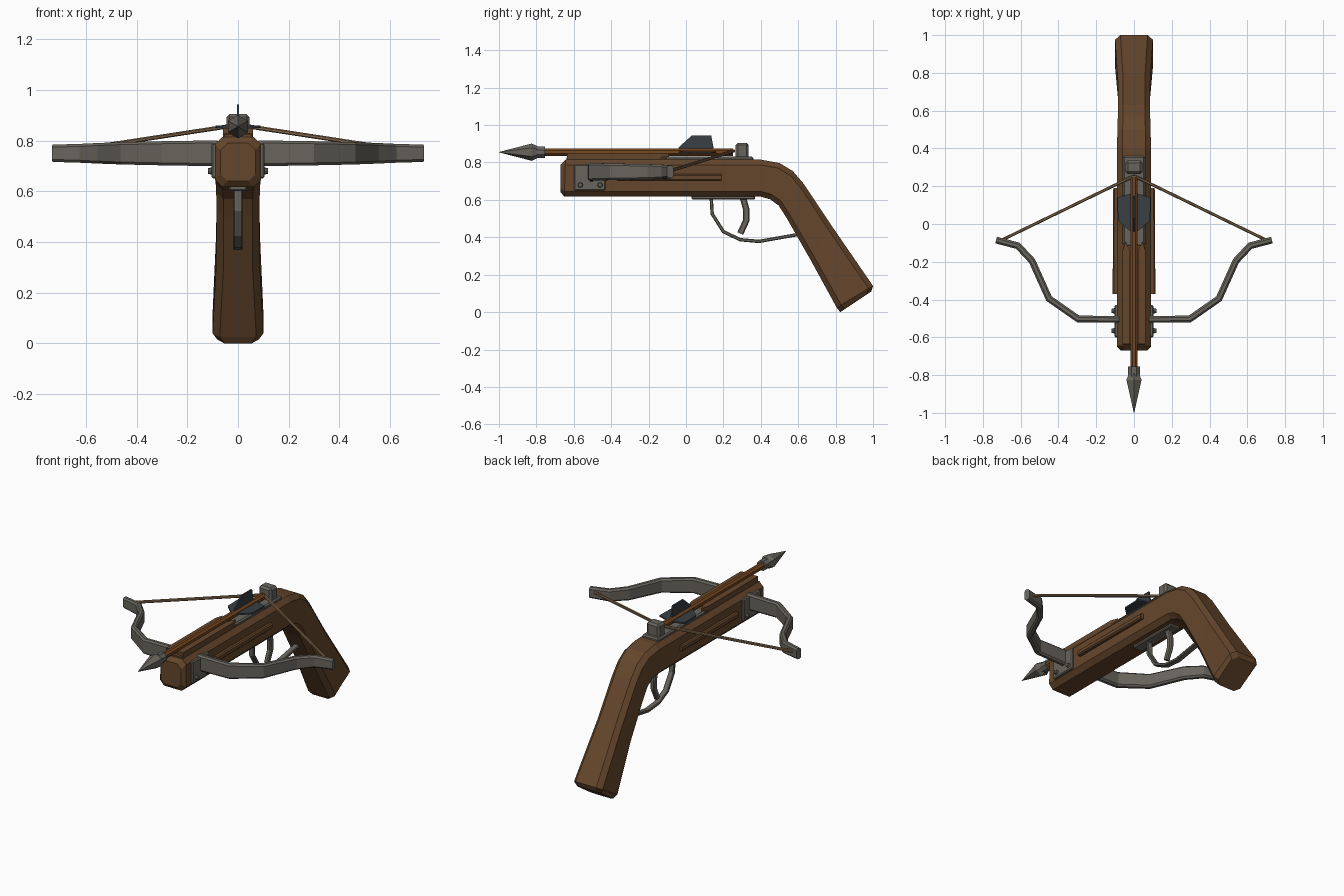
import bpy, bmesh, math
from mathutils import Vector, Matrix

cube = bpy.data.objects.get("Cube")
if cube:
    bpy.data.objects.remove(cube, do_unlink=True)

X, Y, Z = Vector((1, 0, 0)), Vector((0, 1, 0)), Vector((0, 0, 1))


def material(name, rgb):
    m = bpy.data.materials.new(name)
    m.use_nodes = True
    m.diffuse_color = (*rgb, 1)
    m.node_tree.nodes["Principled BSDF"].inputs["Base Color"].default_value = (*rgb, 1)
    return m


wood = material("dark wood", (0.13, 0.062, 0.025))
shaft_wood = material("shaft wood", (0.19, 0.065, 0.015))
steel = material("grey steel", (0.14, 0.13, 0.11))
fin_blue = material("dark slate fin", (0.04, 0.05, 0.06))
twine = material("tan twine", (0.24, 0.15, 0.075))


def finish(name, bm, mat, mirror=False):
    bmesh.ops.recalc_face_normals(bm, faces=bm.faces)
    me = bpy.data.meshes.new(name)
    bm.to_mesh(me)
    bm.free()
    me.materials.append(mat)
    ob = bpy.data.objects.new(name, me)
    bpy.context.collection.objects.link(ob)
    if mirror:
        ob.modifiers.new("mirror", "MIRROR")
    return ob


def loft(name, rings, mat, mirror=False):
    """Skin a list of equal-length point rings and cap both ends."""
    bm = bmesh.new()
    vs = [[bm.verts.new(p) for p in r] for r in rings]
    n = len(vs[0])
    for a, b in zip(vs, vs[1:]):
        for i in range(n):
            j = (i + 1) % n
            bm.faces.new((a[i], a[j], b[j], b[i]))
    bm.faces.new(vs[0])
    bm.faces.new(vs[-1])
    return finish(name, bm, mat, mirror)


def octagon(c, u, v, cut):
    """Chamfered rectangle around c with half-extent vectors u and v."""
    a, b = 1 - cut / u.length, 1 - cut / v.length
    signs = [(1, b), (a, 1), (-a, 1), (-1, b), (-1, -b), (-a, -1), (a, -1), (1, -b)]
    return [c + u * s + v * t for s, t in signs]


def sweep(name, path, side, widths, thick, cut, mat, mirror=False):
    """Sweep a chamfered bar along a planar path; side is the plane normal."""
    pts = [Vector(p) for p in path]
    rings = []
    for i, p in enumerate(pts):
        d0 = (p - pts[max(i - 1, 0)]).normalized()
        d1 = (pts[min(i + 1, len(pts) - 1)] - p).normalized()
        t = (d0 + d1).normalized()
        n = t.cross(side).normalized()
        miter = max(t.dot(d1 if d1.length else d0), 0.5)
        w = widths[0] + (widths[1] - widths[0]) * i / (len(pts) - 1)
        rings.append(octagon(p, side * w, n * thick / miter, cut))
    return loft(name, rings, mat, mirror)


def box(name, lo, hi, mat, bevel=0, mirror=False):
    bm = bmesh.new()
    lo, hi = Vector(lo), Vector(hi)
    bmesh.ops.create_cube(bm, size=1, matrix=Matrix.Translation((lo + hi) / 2)
                          @ Matrix.Diagonal((*(hi - lo), 1)))
    if bevel:
        bmesh.ops.bevel(bm, geom=bm.edges[:], offset=bevel, segments=1, affect="EDGES")
    return finish(name, bm, mat, mirror)


def lathe(name, profile, z, sides, mat):
    """Rings of (y, radius) around an axis along y."""
    angles = [2 * math.pi * (i + 0.5) / sides for i in range(sides)]
    return loft(name, [[Vector((r * math.cos(a), y, z + r * math.sin(a))) for a in angles]
                       for y, r in profile], mat)


def slab(name, outline, normal, thick, mat, mirror=False):
    pts = [Vector(p) for p in outline]
    return loft(name, [[p + normal * s for p in pts] for s in (-thick / 2, thick / 2)], mat, mirror)


# Stock: top point, bottom point (y, z) and half width
stations = [
    ((-0.67, 0.79), (-0.67, 0.64), 0.07), ((-0.645, 0.815), (-0.65, 0.617), 0.09),
    ((0.40, 0.815), (0.40, 0.617), 0.09), ((0.50, 0.797), (0.45, 0.603), 0.088),
    ((0.57, 0.755), (0.495, 0.57), 0.086), ((0.63, 0.685), (0.54, 0.50), 0.085),
    ((0.78, 0.46), (0.66, 0.29), 0.086), ((1.0, 0.14), (0.805, 0.025), 0.1),
    ((0.99, 0.11), (0.825, 0.0), 0.082)]
rings = []
for (ty, tz), (by, bz), hw in stations:
    top, bottom = Vector((0, ty, tz)), Vector((0, by, bz))
    rings.append(octagon((top + bottom) / 2, X * hw, (top - bottom) / 2, 0.028))
loft("stock", rings, wood)

# Raised strips along the stock sides and the rails of the bolt channel
sweep("side_strip", [(0.095, -0.37, 0.72), (0.095, 0.17, 0.72), (0.095, 0.19, 0.72)],
      X, (0.018, 0.014), 0.017, 0.007, wood, True)
box("channel_base", (-0.06, -0.64, 0.80), (0.06, -0.1, 0.83), wood, 0.006)
slab("channel_rail", [(0.022, -0.635, 0.835), (0.06, -0.635, 0.835), (0.06, -0.14, 0.835),
                      (0.045, -0.09, 0.835), (0.022, -0.14, 0.835)], Z, 0.03, wood, True)

# Steel lock plate, string catch and trigger plate
box("lock_plate", (-0.058, -0.12, 0.80), (0.058, 0.36, 0.832), steel, 0.008)
box("string_catch", (-0.045, 0.265, 0.82), (0.045, 0.335, 0.905), steel, 0.012)
box("trigger_plate", (-0.035, 0.03, 0.602), (0.035, 0.37, 0.625), steel, 0.006)

# Trigger and guard
sweep("trigger_guard", [(0, 0.135, 0.61), (0, 0.14, 0.525), (0, 0.2, 0.43), (0, 0.29, 0.387),
                        (0, 0.39, 0.378), (0, 0.6, 0.415)], X, (0.018, 0.018), 0.009, 0.004, steel)
sweep("trigger", [(0, 0.305, 0.61), (0, 0.322, 0.55), (0, 0.322, 0.49), (0, 0.29, 0.42)],
      X, (0.016, 0.013), 0.017, 0.006, steel)

# Limb brackets with bolts
box("limb_bracket", (0.08, -0.6, 0.65), (0.104, -0.43, 0.79), steel, 0.006, True)
for i, y in enumerate((-0.565, -0.46)):
    bm = bmesh.new()
    bmesh.ops.create_cone(bm, cap_ends=True, segments=8, radius1=0.016, radius2=0.011, depth=0.02,
                          matrix=Matrix.Translation((0.108, y, 0.68)) @ Matrix.Rotation(math.pi / 2, 4, "Y"))
    finish("bracket_bolt_%d" % (i + 1), bm, steel, True)

# Bow limbs and string
sweep("bow_limb", [(0.08, -0.505, 0.75), (0.295, -0.503, 0.75), (0.45, -0.395, 0.75),
                   (0.54, -0.195, 0.75), (0.615, -0.115, 0.75), (0.73, -0.085, 0.75)],
      Z, (0.051, 0.034), 0.018, 0.01, steel, True)
a, b = Vector((0.7, -0.085, 0.755)), Vector((0, 0.255, 0.862))
n = (b - a).cross(Z).normalized()
m = n.cross(b - a).normalized()
loft("bowstring", [octagon(p, n * 0.008, m * 0.008, 0.004) for p in (a, b)], twine, True)

# Bolt: shaft, head and three fins
AXIS = 0.855
lathe("bolt_shaft", [(-0.78, 0.021), (0.25, 0.021)], AXIS, 8, shaft_wood)
lathe("bolt_collar", [(-0.82, 0.033), (-0.755, 0.033)], AXIS, 8, steel)
lathe("bolt_head", [(-1.0, 0.001), (-0.825, 0.046), (-0.79, 0.03)], AXIS, 6, steel)
slab("top_fin", [(0, -0.04, AXIS), (0, -0.04, 0.88), (0, 0.03, 0.943), (0, 0.135, 0.943),
                 (0, 0.152, AXIS)], X, 0.009, fin_blue)
slab("side_fin", [(0.005, -0.04, AXIS), (0.025, -0.035, AXIS), (0.085, 0.02, AXIS), (0.088, 0.14, AXIS),
                  (0.005, 0.165, AXIS)], Z, 0.009, fin_blue, True)
